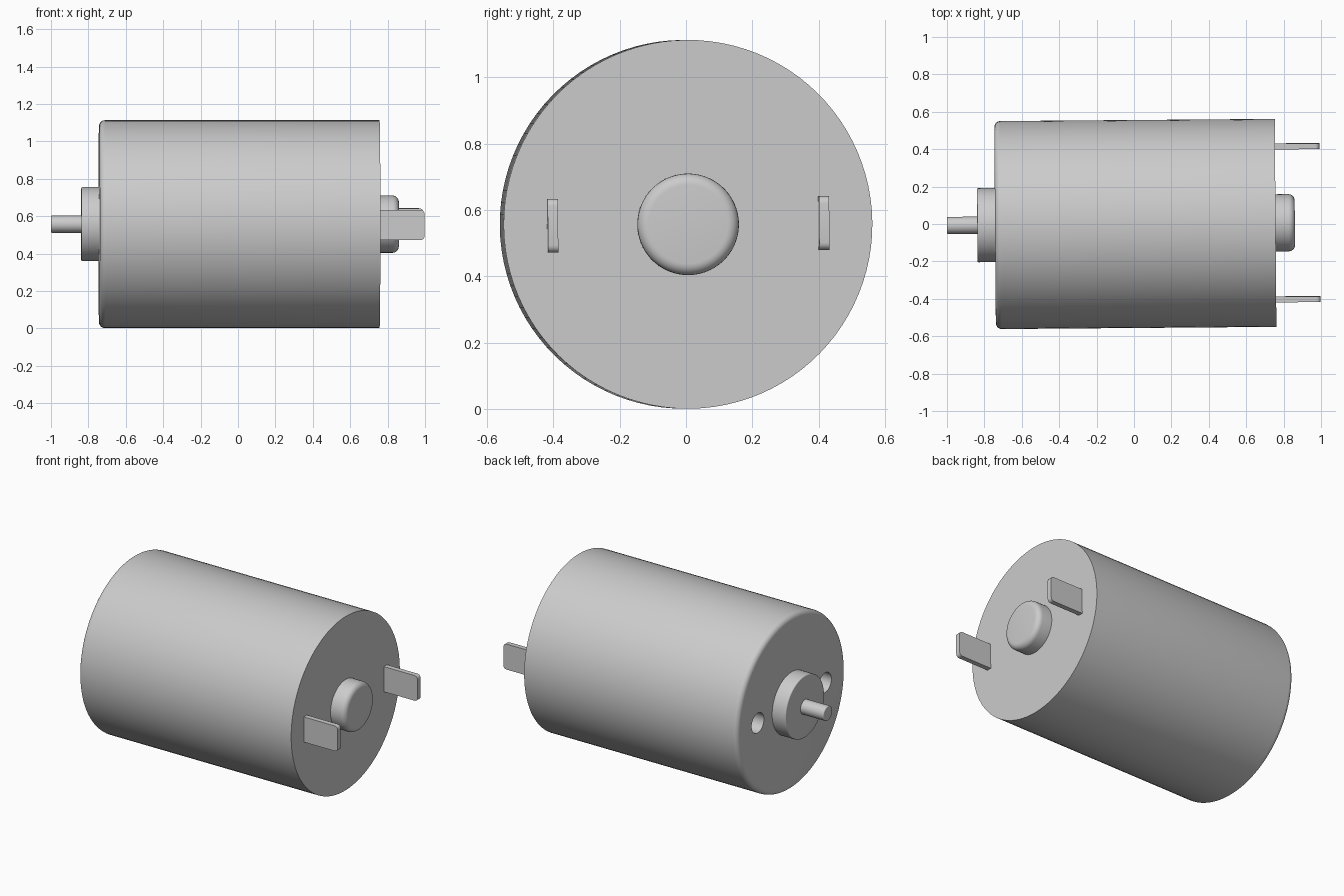
import bpy, bmesh
from math import sin, cos, pi, radians
from mathutils import Matrix

if "Cube" in bpy.data.objects:
    bpy.data.objects.remove(bpy.data.objects["Cube"])

SEG = 96
# The whole motor sits very slightly turned about z and rolled about its axis
POSE = (Matrix.Translation((0, 0, 0.557)) @ Matrix.Rotation(0.0079, 4, 'Z')
        @ Matrix.Rotation(0.01, 4, 'X'))


def make_object(name, bm):
    bmesh.ops.recalc_face_normals(bm, faces=bm.faces)
    mesh = bpy.data.meshes.new(name)
    bm.to_mesh(mesh)
    bm.free()
    obj = bpy.data.objects.new(name, mesh)
    obj.matrix_world = POSE
    bpy.context.collection.objects.link(obj)
    return obj


def select(obj):
    bpy.ops.object.select_all(action='DESELECT')
    obj.select_set(True)
    bpy.context.view_layer.objects.active = obj


def smooth(obj):
    select(obj)
    bpy.ops.object.shade_smooth_by_angle(angle=radians(35))


def turned(name, x0, x1, radius, round0=0.0, round1=0.0, y=0.0, seg=SEG):
    """Solid turned about x, with optional rounded rims at either end."""
    steps = 6
    prof = []
    for end, r, sign in ((x0, round0, 1), (x1, round1, -1)):
        arc = [(end, radius)]
        if r:
            arc = [(end + sign * r * (1 - sin(a)), radius - r * (1 - cos(a)))
                   for a in (pi / 2 * (1 - i / steps) for i in range(steps + 1))]
        prof += arc if sign == 1 and not r else (arc if sign == 1 else arc[::-1])
    bm = bmesh.new()
    rings = [[bm.verts.new((x, y + r * cos(2 * pi * k / seg), r * sin(2 * pi * k / seg)))
              for k in range(seg)] for x, r in prof]
    for a, b in zip(rings, rings[1:]):
        for k in range(seg):
            n = (k + 1) % seg
            bm.faces.new((a[k], a[n], b[n], b[k]))
    bm.faces.new(rings[0])
    bm.faces.new(rings[-1])
    return make_object(name, bm)


# Casing with two blind mounting holes in the shaft end
casing = turned("casing", -0.743, 0.757, 0.556, round0=0.032)
for side in (-1, 1):
    cutter = turned("hole_cutter", -0.85, -0.60, 0.063, y=side * 0.345, seg=48)
    cutter.hide_render = True
    mod = casing.modifiers.new("hole", 'BOOLEAN')
    mod.operation = 'DIFFERENCE'
    mod.solver = 'EXACT'
    mod.object = cutter
    select(casing)
    bpy.ops.object.modifier_apply(modifier=mod.name)
    bpy.data.objects.remove(cutter)
smooth(casing)

# Bearing collar, shaft and rear bearing cap
smooth(turned("front_collar", -0.838, -0.70, 0.198, round0=0.006))
smooth(turned("shaft", -1.0, -0.80, 0.046, round0=0.006, seg=48))
smooth(turned("rear_cap", 0.72, 0.86, 0.153, round1=0.034))

# Flat terminals with rounded outer corners
for side, label in ((-1, "right"), (1, "left")):
    bm = bmesh.new()
    bmesh.ops.create_cube(bm, size=1.0, matrix=Matrix.Translation((0.857, side * 0.409, 0))
                          @ Matrix.Diagonal((0.274, 0.031, 0.162, 1)))
    corners = [e for e in bm.edges
               if all(v.co.x > 0.9 for v in e.verts)
               and abs(e.verts[0].co.y - e.verts[1].co.y) > 0.01]
    bmesh.ops.bevel(bm, geom=corners, offset=0.022, segments=5, profile=0.5, affect='EDGES')
    smooth(make_object("terminal_" + label, bm))
